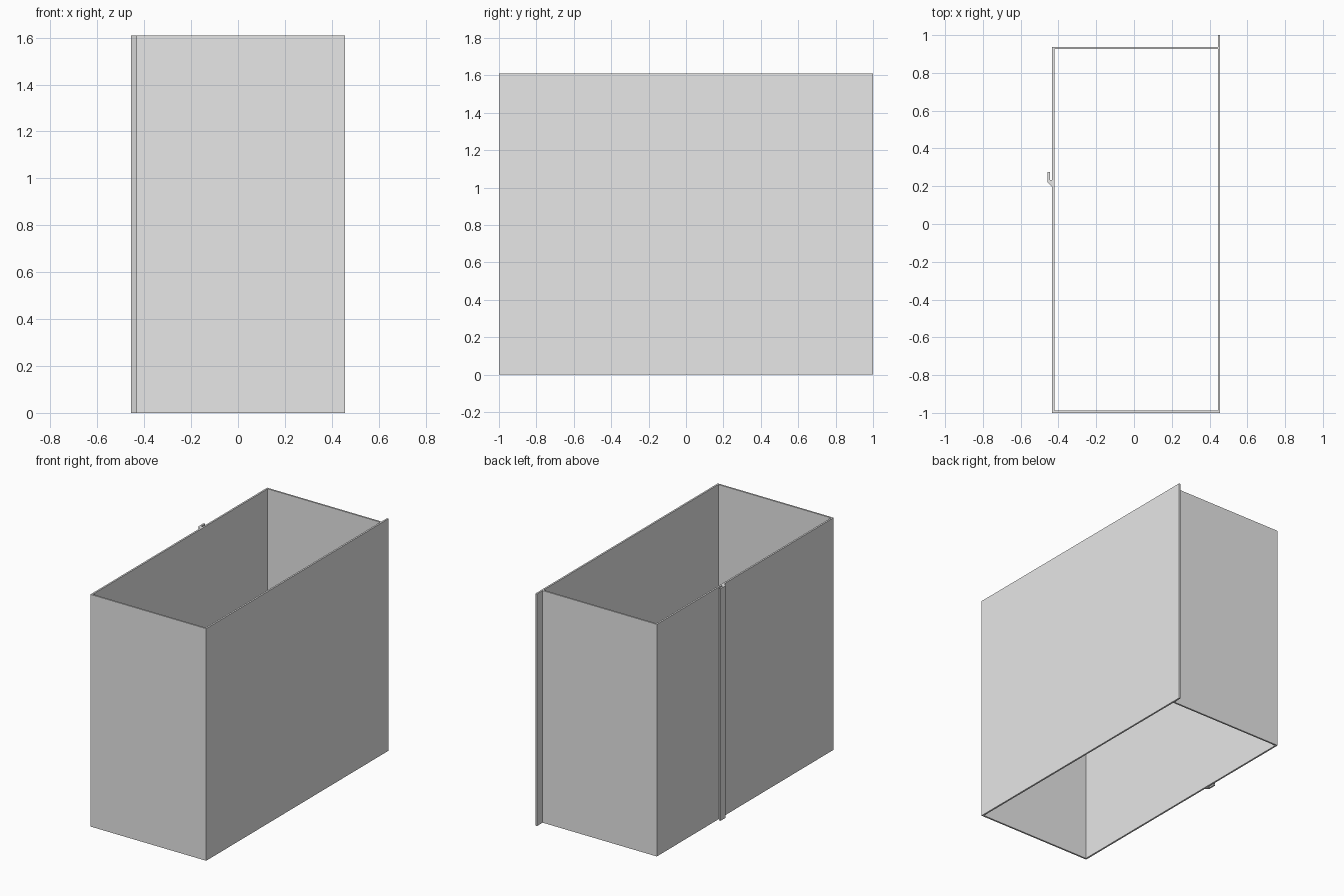
import bpy
import bmesh

cube = bpy.data.objects.get("Cube")
if cube:
    bpy.data.objects.remove(cube, do_unlink=True)

HEIGHT = 1.61
T = 0.012                    # sheet thickness
LEFT, RIGHT = -0.433, 0.456  # outer faces of the long walls
FRONT, BACK = -1.0, 0.938    # outer faces of the short walls
FLANGE = 1.0                 # rear edge of the overlapping wall

grey = bpy.data.materials.new("plain_grey")
grey.use_nodes = True
grey.diffuse_color = (0.8, 0.8, 0.8, 1)
grey.node_tree.nodes["Principled BSDF"].inputs["Base Color"].default_value = (0.8, 0.8, 0.8, 1)


def extrude_profile(name, outline):
    """Raise a plan outline to the full height as a closed solid."""
    bm = bmesh.new()
    base = bm.faces.new([bm.verts.new((x, y, 0)) for x, y in outline])
    top = bmesh.ops.extrude_face_region(bm, geom=[base])["geom"]
    verts = [v for v in top if isinstance(v, bmesh.types.BMVert)]
    bmesh.ops.translate(bm, verts=verts, vec=(0, 0, HEIGHT))
    bmesh.ops.recalc_face_normals(bm, faces=bm.faces)
    mesh = bpy.data.meshes.new(name)
    bm.to_mesh(mesh)
    bm.free()
    mesh.materials.append(grey)
    obj = bpy.data.objects.new(name, mesh)
    bpy.context.collection.objects.link(obj)
    return obj


def panel(name, x0, x1, y0, y1):
    return extrude_profile(name, [(x0, y0), (x1, y0), (x1, y1), (x0, y1)])


# Four walls, open at top and bottom; one long wall overhangs as a flange
panel("flanged_long_wall", RIGHT - T, RIGHT, FRONT, FLANGE)
panel("plain_long_wall", LEFT, LEFT + T, FRONT, BACK)
panel("front_wall", LEFT + T, RIGHT - T, FRONT, FRONT + T)
panel("back_wall", LEFT + T, RIGHT - T, BACK - T, BACK)

# Hooked strip running up the plain long wall
OUT = -0.457
extrude_profile("hook_strip", [
    (LEFT, 0.195), (LEFT, 0.232), (OUT + T, 0.232),
    (OUT + T, 0.275), (OUT, 0.275), (OUT, 0.219),
])
